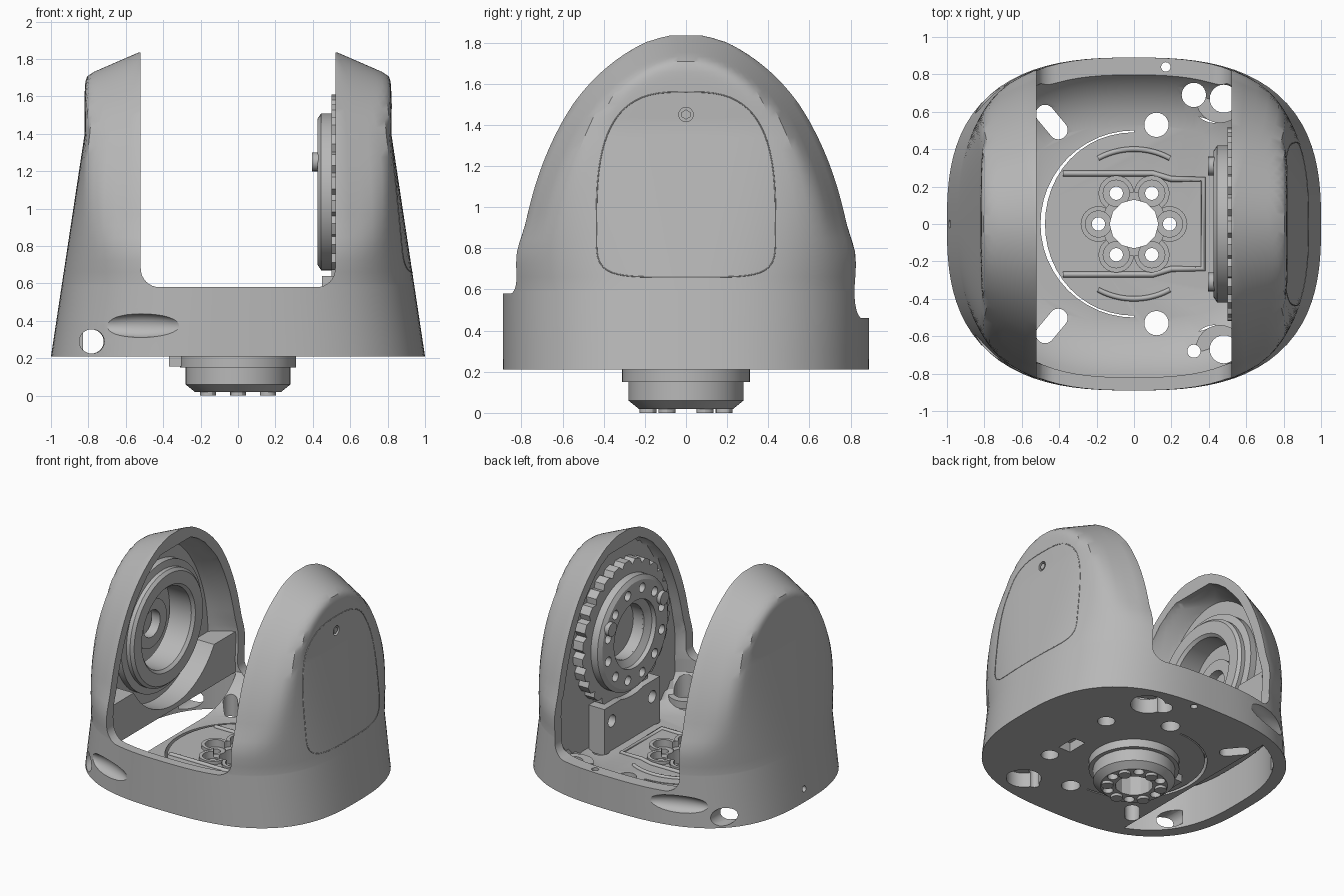
import bpy, bmesh, math
from math import sin, cos, pi, radians
from mathutils import Matrix, Vector

if "Cube" in bpy.data.objects:
    bpy.data.objects.remove(bpy.data.objects["Cube"])

grey = bpy.data.materials.new("satin grey")
grey.use_nodes = True
grey.diffuse_color = (0.48, 0.48, 0.48, 1)
grey.node_tree.nodes["Principled BSDF"].inputs["Base Color"].default_value = (0.48, 0.48, 0.48, 1)

AXLE = 1.09          # height of the tilt axle
FOOT, GAP = 0.21, 0.52


def finish(bm, name):
    bmesh.ops.recalc_face_normals(bm, faces=bm.faces)
    me = bpy.data.meshes.new(name)
    bm.to_mesh(me)
    bm.free()
    ob = bpy.data.objects.new(name, me)
    bpy.context.collection.objects.link(ob)
    me.materials.append(grey)
    return ob


def skin(rings, name, closed=False):
    """Bridge equal rings of points; cap the ends unless closed in a loop."""
    bm = bmesh.new()
    rows = [[bm.verts.new(p) for p in ring] for ring in rings]
    n = len(rows[0])
    for k in range(len(rows) if closed else len(rows) - 1):
        a, b = rows[k], rows[(k + 1) % len(rows)]
        for i in range(n):
            bm.faces.new((a[i], a[(i + 1) % n], b[(i + 1) % n], b[i]))
    if not closed:
        bm.faces.new(rows[0])
        bm.faces.new(rows[-1])
    return finish(bm, name)


def boolean(ob, tool, op="DIFFERENCE"):
    m = ob.modifiers.new("bool", "BOOLEAN")
    m.operation, m.solver, m.object = op, "EXACT", tool
    bpy.context.view_layer.objects.active = ob
    bpy.ops.object.modifier_apply(modifier=m.name)
    bpy.data.objects.remove(tool)


def cyl(loc, r, depth, axis=(0, 0, 1), segs=24, name="pin"):
    bm = bmesh.new()
    rot = Vector(axis).to_track_quat("Z", "Y").to_matrix().to_4x4()
    bmesh.ops.create_cone(bm, cap_ends=True, segments=segs, radius1=r, radius2=r, depth=depth,
                          matrix=Matrix.Translation(loc) @ rot)
    return finish(bm, name)


def box(lo, hi, name="block"):
    bm = bmesh.new()
    mid = [(a + b) / 2 for a, b in zip(lo, hi)]
    size = [b - a for a, b in zip(lo, hi)]
    bmesh.ops.create_cube(bm, size=1, matrix=Matrix.Translation(mid) @ Matrix.Diagonal((*size, 1)))
    return finish(bm, name)


def lathe(profile, name, axis="z", segs=64):
    """Revolve a closed (radius, height) profile round z, or round the axle."""
    rings = []
    for i in range(segs):
        t = 2 * pi * i / segs
        rings.append([(r * cos(t), r * sin(t), h) if axis == "z" else
                      (h, r * cos(t), AXLE + r * sin(t)) for r, h in profile])
    return skin(rings, name, closed=True)


# Outer form: drafted rounded base trimmed by an arch that narrows outwards
def outside(x, y, z, inset):
    x, y = abs(x), abs(y)
    a = 1 - 0.18 * (z - FOOT) / 1.19 if z < 1.4 else 0.82
    n = 2.7 + 1.3 * min(1, max(0, (z - 0.6) / 0.8))
    base = (x / (a - inset)) ** n + (y / (0.89 - inset)) ** n
    out = max(0, x - GAP)
    width = 0.825 - 0.43 * out - inset + 1.5 * max(0, 0.95 - z) ** 2
    top = 1.84 - 0.433 * out - inset
    arch = (y / width) ** 2 + ((z - 0.5) / (top - 0.5)) ** 2
    return base ** 20 + arch ** 20 > 1


def reach(point, inset=0):
    """Largest t for which point(t) stays inside the form."""
    lo, hi = 0, 1.3
    for _ in range(26):
        mid = (lo + hi) / 2
        lo, hi = (lo, mid) if outside(*point(mid), inset) else (mid, hi)
    return lo


def shell_ring(z, inset=0, max_x=9, segs=96):
    deep = 0.05 + 0.84 * math.sqrt(1 - (max(0, z - 0.5) / 1.34) ** 2)
    ring = []
    for i in range(segs):
        c, s = cos(2 * pi * i / segs), deep * sin(2 * pi * i / segs)
        t = reach(lambda t: (t * c, t * s, z), inset)
        ring.append((min(t * c, max_x), t * s, z))
    return ring


heights = [FOOT + 0.38 * i / 4 for i in range(5)] + [0.6 + 0.8 * i / 13 for i in range(13)]
heights += [1.4 + 0.435 * sin(pi / 2 * i / 20) for i in range(21)]
body = skin([shell_ring(z) for z in heights], "yoke_body")

# Hollow interior with scooped floor, shallow in the left arm
inner = [z for z in heights if 0.49 < z < 1.75]
hollow = [shell_ring(z, 0.07) for z in inner]
scoop = ((0.3, 0.36), (0.32, 0.28), (0.35, 0.21), (0.4, 0.145), (0.45, 0.10))
rings = [shell_ring(z, o, 0.58) for z, o in scoop]
boolean(body, skin(rings + [shell_ring(z, 0.07, 0.58) for z in inner], "cavity"))

# Rounded slot between the arms, lower at the back
for base, y0, y1 in ((0.58, -1.2, 0.01), (0.46, -0.01, 1.2)):
    half = [(GAP, 2.2)] + [(GAP - 0.1 + 0.1 * cos(t), base + 0.1 - 0.1 * sin(t))
                           for t in [pi / 2 * i / 8 for i in range(9)]]
    outline = half + [(-x, z) for x, z in reversed(half)]
    boolean(body, skin([[(x, y, z) for x, z in outline] for y in (y0, y1)], "slot"))

# Opening under the right arm
opening = skin([[(x, y, h) for x, y, z in shell_ring(0.3, 0.075)] for h in (0.1, 0.52)], "opening")
boolean(opening, box((-2, -2, 0), (-0.53, 2, 1)), "INTERSECT")
boolean(body, opening)

# Pivot boss below the floor
boss = lathe([(0.12, 0.02), (0.23, 0.02), (0.28, 0.06), (0.28, 0.15), (0.31, 0.15),
              (0.31, 0.25), (0.12, 0.25)], "pivot_boss")
boolean(body, boss, "UNION")
boolean(body, box((-0.37, -0.07, 0.155), (-0.25, 0.07, 0.23)), "UNION")

# Lobed hub in the floor
lobes = [(0.19 * cos(pi / 3 * i), 0.19 * sin(pi / 3 * i)) for i in range(6)]
for x, y in lobes:
    boolean(body, cyl((x, y, 0.29), 0.095, 0.07), "UNION")
for x, y in lobes:
    boolean(body, cyl((x, y, 0.32), 0.07, 0.1))
    boolean(body, cyl((x, y, 0.2), 0.036, 0.6, segs=16))
boolean(body, cyl((0, 0, 0.33), 0.17, 0.1))
boolean(body, cyl((0, 0, 0.2), 0.13, 0.8, segs=12))

# Holes, slots and underside pockets
for s in (-1, 1):
    boolean(body, cyl((0.46, s * 0.67, 0.3), 0.13, 0.15), "UNION")
    boolean(body, cyl((0.43, s * 0.66, 0.2), 0.12, 0.24))
    boolean(body, cyl((0.48, s * 0.67, 0.4), 0.075, 0.9))
    boolean(body, cyl((0.5, s * 0.3, 0.2), 0.06, 0.24))
    capsule = []
    for i in range(24):
        t = 2 * pi * (i + 0.5) / 24
        u, v = 0.05 * cos(t) + math.copysign(0.055, cos(t)), 0.05 * sin(t)
        capsule.append((-0.44 + 0.64 * u + 0.77 * v, s * (0.545 - 0.77 * u + 0.64 * v)))
    boolean(body, skin([[(x, y, z) for x, y in capsule] for z in (0.1, 0.6)], "floor_slot"))
    # Slanted drilling and long scoop at the right corners
    boolean(body, cyl((-0.78, s * 0.72, 0.29), 0.065, 0.5, (0.03, s, 0)))
    bm = bmesh.new()
    bmesh.ops.create_uvsphere(bm, u_segments=32, v_segments=16, radius=1,
                              matrix=Matrix.Translation((-0.52, s * 0.835, 0.375))
                              @ Matrix.Rotation(s * 0.35, 4, "Z")
                              @ Matrix.Diagonal((0.25, 0.06, 0.064, 1)))
    boolean(body, finish(bm, "side_scoop"))
for x, y, r in ((0.12, 0.53, 0.065), (0.12, -0.53, 0.065), (0.32, 0.69, 0.065),
                (0.32, -0.68, 0.035), (0.17, 0.84, 0.025)):
    boolean(body, cyl((x, y, 0.3), r, 0.7))
boolean(body, box((0.42, -0.18, 0.1), (0.52, -0.02, 0.28)))

# Crescent gap round the turntable
arc = [pi / 2 + pi * i / 24 for i in range(25)]
edge = [(0.5 * cos(t), 0.5 * sin(t)) for t in arc]
edge += [((0.498 - 0.022 * abs(cos(t))) * cos(t), 0.49 * sin(t)) for t in reversed(arc)]
boolean(body, skin([[(x, y, z) for x, y in edge] for z in (0.1, 0.5)], "crescent"))

# Small screw holes in the outer walls
boolean(body, cyl((0.82, 0, 1.45), 0.035, 0.05, (1, 0, 0)))
boolean(body, cyl((-0.98, 0, 0.3), 0.022, 0.1, (1, 0, 0)))
cyl((0.80, 0, 1.45), 0.024, 0.03, (1, 0, 0), 6, "cover_screw")


def strip(points, name, radius, cyclic=False):
    cu = bpy.data.curves.new(name, "CURVE")
    cu.dimensions, cu.bevel_depth, cu.bevel_resolution = "3D", radius, 1
    cu.use_fill_caps = True
    sp = cu.splines.new("POLY")
    sp.points.add(len(points) - 1)
    for p, co in zip(sp.points, points):
        p.co = (*co, 1)
    sp.use_cyclic_u = cyclic
    cu.materials.append(grey)
    bpy.context.collection.objects.link(bpy.data.objects.new(name, cu))


# Cover seam on the left arm
seam = []
for i in range(72):
    c, s = cos(2 * pi * i / 72), sin(2 * pi * i / 72)
    e, h = (2 / 3, 0.66) if s > 0 else (0.4, 0.24)
    y, z = math.copysign(abs(c) ** e, c) * 0.435, 0.9 + math.copysign(abs(s) ** e, s) * h
    seam.append((reach(lambda x: (x, y, z)), y, z))
strip(seam, "cover_seam", 0.003, True)

# Raised frame and curved ribs on the floor
strip([(-0.38, 0.27, 0.3), (0.1, 0.27, 0.3), (0.2, 0.24, 0.3), (0.37, 0.24, 0.3), (0.37, -0.24, 0.3),
       (0.2, -0.24, 0.3), (0.1, -0.27, 0.3), (-0.38, -0.27, 0.3)], "floor_frame", 0.016)
for s in (-1, 1):
    strip([(0.4 * sin(t / 20), s * 0.4 * cos(t / 20), 0.3) for t in range(-10, 11)], "floor_rib", 0.014)

# Right arm: web plate, bearing ring, inner hub and curved pan beneath
web = skin(hollow, "right_web")
boolean(web, box((-0.74, -2, 0.5), (-0.69, 2, 2)), "INTERSECT")
boolean(web, cyl((-0.7, 0, AXLE), 0.31, 0.4, (1, 0, 0), 48))
lathe([(0.30, -0.78), (0.30, -0.60), (0.32, -0.58), (0.41, -0.58), (0.43, -0.60), (0.43, -0.63),
       (0.48, -0.64), (0.48, -0.78)], "bearing_ring", "x")
lathe([(0.10, -0.79), (0.10, -0.72), (0.18, -0.72), (0.18, -0.79)], "inner_hub", "x", 40)
pan = skin(hollow, "arm_pan")
boolean(pan, box((-2, -2, 0.4), (-0.535, 2, 0.8)), "INTERSECT")
boolean(pan, cyl((-0.7, 0, AXLE), 0.56, 0.8, (1, 0, 0), 64))

# Left arm: toothed ring, drive wheel and its bolts
teeth = 26
rim = []
for i in range(teeth * 4):
    t = 2 * pi * (i + 0.5) / (teeth * 4)
    r = 0.485 if i % 4 == 0 else 0.52
    rim.append((r * cos(t), AXLE + r * sin(t)))
gear = skin([[(x, y, z) for y, z in rim] for x in (0.50, 0.60)], "toothed_ring")
boolean(gear, cyl((0.55, 0, AXLE), 0.2, 0.3, (1, 0, 0), 40))
wheel = lathe([(0.20, 0.56), (0.20, 0.49), (0.25, 0.46), (0.25, 0.425), (0.39, 0.425),
               (0.42, 0.445), (0.42, 0.51), (0.36, 0.56)], "drive_wheel", "x")
for i in range(12):
    t = 2 * pi * (i + 0.5) / 12
    boolean(wheel, cyl((0.43, 0.33 * cos(t), AXLE + 0.33 * sin(t)), 0.035, 0.08, (1, 0, 0), 16))
for s in (-1, 1):
    cyl((0.42, s * 0.31, 1.25), 0.05, 0.05, (1, 0, 0), 20, "wheel_bolt")

# Bracket under the drive wheel
bracket = box((0.45, -0.33, 0.29), (0.585, 0.33, 0.64), "wheel_bracket")
boolean(bracket, cyl((0.45, 0, AXLE), 0.47, 0.3, (1, 0, 0), 48))
for s in (-1, 1):
    boolean(bracket, cyl((0.46, s * 0.24, 0.52), 0.045, 0.15, (1, 0, 0)))

# Screw heads under the boss
for i in range(6):
    t = pi / 3 * (i + 0.5)
    cyl((0.185 * cos(t), 0.185 * sin(t), 0.015), 0.042, 0.03, segs=12, name="boss_screw")

for ob in bpy.context.scene.objects:
    ob.select_set(ob.type == "MESH")
bpy.context.view_layer.objects.active = body
bpy.ops.object.shade_smooth_by_angle(angle=radians(30))
